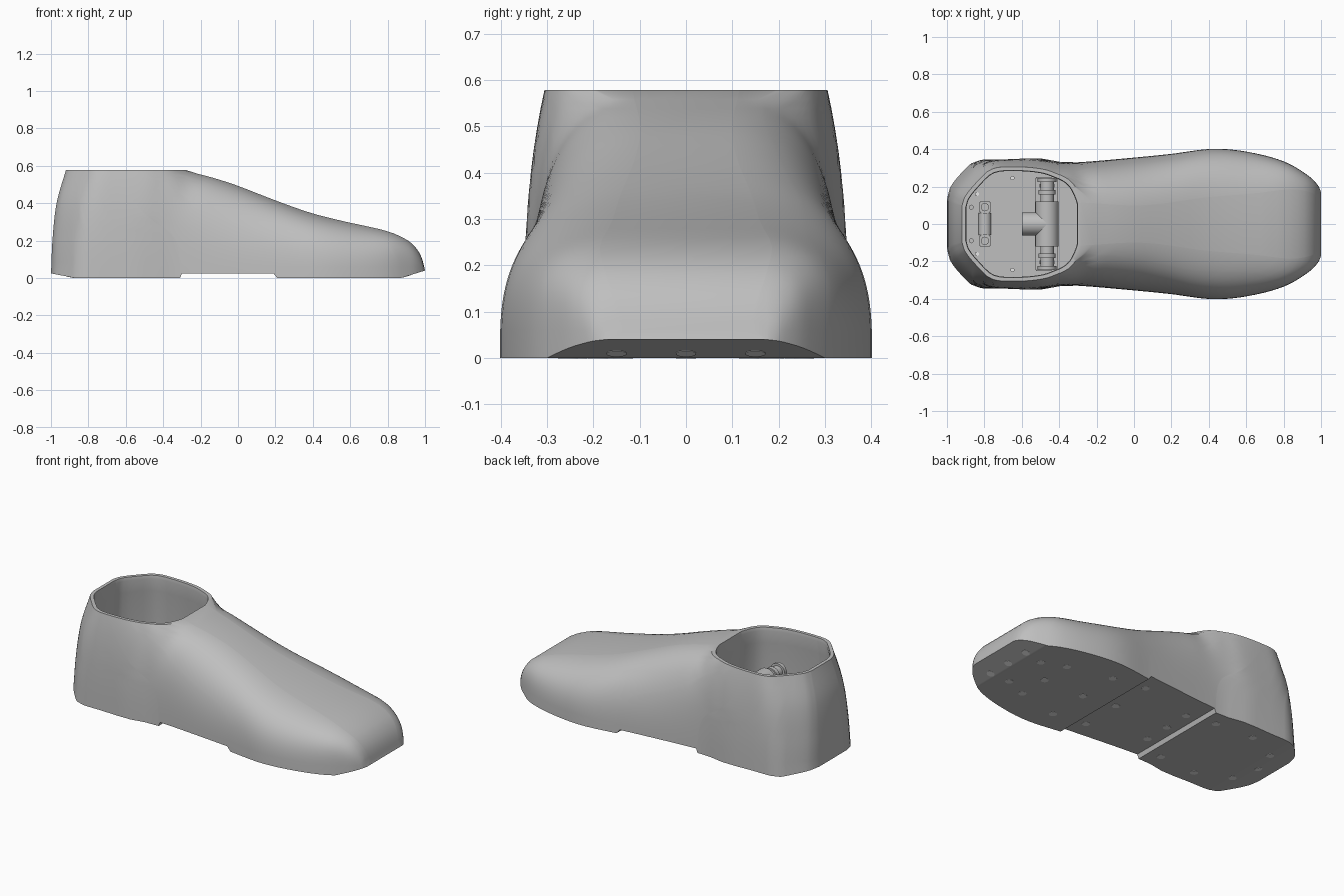
import bpy, bmesh, math
from mathutils import Vector

if "Cube" in bpy.data.objects:
    bpy.data.objects.remove(bpy.data.objects["Cube"])


def material(name, rgb):
    m = bpy.data.materials.new(name)
    m.use_nodes = True
    m.diffuse_color = (*rgb, 1)
    m.node_tree.nodes["Principled BSDF"].inputs["Base Color"].default_value = (*rgb, 1)
    return m


GREY = material("shell grey", (0.52, 0.52, 0.52))
PALE = material("pale screw grey", (0.9, 0.9, 0.9))


def finish(bm, name, mat, angle=35):
    bmesh.ops.recalc_face_normals(bm, faces=bm.faces)
    mesh = bpy.data.meshes.new(name)
    bm.to_mesh(mesh)
    bm.free()
    mesh.materials.append(mat)
    ob = bpy.data.objects.new(name, mesh)
    bpy.context.collection.objects.link(ob)
    bpy.ops.object.select_all(action='DESELECT')
    ob.select_set(True)
    bpy.context.view_layer.objects.active = ob
    bpy.ops.object.shade_smooth_by_angle(angle=math.radians(angle))
    return ob


def curve(pts, x):
    """Smooth interpolation through a few profile points."""
    x = min(max(x, pts[0][0]), pts[-1][0])
    i = max(k for k in range(len(pts) - 1) if pts[k][0] <= x)

    def slope(k):
        a, b = pts[max(k - 1, 0)], pts[min(k + 1, len(pts) - 1)]
        return (b[1] - a[1]) / (b[0] - a[0])
    (x0, y0), (x1, y1) = pts[i], pts[i + 1]
    d = x1 - x0
    t = (x - x0) / d
    return ((2*t**3 - 3*t**2 + 1) * y0 + (t**3 - 2*t**2 + t) * d * slope(i)
            + (3*t**2 - 2*t**3) * y1 + (t**3 - t**2) * d * slope(i + 1))


# Profiles: half width of the sole, ridge height, section fullness, heel lean
WIDTH = [(-1, .13), (-.985, .19), (-.93, .265), (-.85, .335), (-.7, .345), (-.5, .35),
         (-.4, .333), (-.3, .33), (0, .355), (.2, .375), (.42, .402), (.6, .387),
         (.8, .335), (.93, .26), (.985, .205), (1, .17)]
RIDGE = [(-1, 1), (-.7, .93), (-.5, .79), (-.35, .65), (-.28, .578), (-.18, .55),
         (-.02, .5), (.11, .45), (.24, .4), (.4, .345), (.58, .3), (.8, .25),
         (.91, .2), (.96, .15), (.985, .1), (1, .04)]
FULL = [(-1, 2.6), (-.5, 2.9), (-.35, 3.3), (0, 2.8), (.3, 3), (.7, 3.3), (1, 5)]
HEEL = [(0, -1), (.2, -.992), (.4, -.97), (.578, -.92)]
TOP, FLOOR, MID = .578, .1, -.61


def toe_x(z):
    lo, hi = -1, 1
    for _ in range(40):
        m = (lo + hi) / 2
        lo, hi = (m, hi) if curve(RIDGE, m) > z else (lo, m)
    return lo


def sole_z(x):
    """Underside height: bevelled ends and a raised waist."""
    if x < -.87:
        return (-.87 - x) / .13 * .025
    if x > .87:
        return (x - .87) / .13 * .04
    return .025 if -.305 < x < .195 else 0


def half_width(x, z):
    back = curve(HEEL, z)
    lean = (back + 1) * max(0, min(1, (-.4 - x) / .4))
    rounding = 1 - .18 * z / TOP * max(0, 1 - (x - back) / .3) ** 2
    p = curve(FULL, x)
    c = .99 - .03 * max(0, x) ** 2
    t = min(1, z / curve(RIDGE, x)) * c
    return curve(WIDTH, x - lean) * rounding * (1 - t ** p) ** (1 / p)


# Shell: stacked outlines, turned over the rim and down to the inner floor
steps = {1 - (1 - k / 40) ** 2.2 for k in range(41)}
steps |= {.003, .0075, .014, .022, .035, .065, .09, .345, .35, .595, .605, .935, .995, .998}
steps = sorted(steps)
rings = [[(2*s - 1, curve(WIDTH, 2*s - 1), sole_z(2*s - 1)) for s in steps]]
for k in range(27):
    z = .06 + (TOP - .06) * k / 26
    a, b = curve(HEEL, z), toe_x(z)
    rings.append([(a + (b - a) * s, half_width(a + (b - a) * s, z), z) for s in steps])
rim = rings[-1]
for z, k in ((TOP, .935), (TOP - .02, .925), (TOP - .1, .97), (FLOOR, 1.02)):
    rings.append([(MID + (x - MID) * k, w * k, z) for x, w, _ in rim])

bm = bmesh.new()
grid = [[[bm.verts.new((x, side * w, z)) for x, w, z in ring] for side in (-1, 1)]
        for ring in rings]
n = len(steps)
for (la, ra), (lb, rb) in zip(grid, grid[1:]):
    for a, b in ((la, lb), (ra, rb)):
        for i in range(n - 1):
            bm.faces.new((a[i], a[i + 1], b[i + 1], b[i]))
    for i in (0, -1):
        bm.faces.new((la[i], ra[i], rb[i], lb[i]))
for left, right in (grid[0], grid[-1]):
    for i in range(n - 1):
        bm.faces.new((left[i], left[i + 1], right[i + 1], right[i]))
finish(bm, "foot_shell", GREY, 40)


def box(name, lo, hi, bevel=.006):
    bm = bmesh.new()
    bmesh.ops.create_cube(bm, size=1)
    lo, hi = Vector(lo), Vector(hi)
    for v in bm.verts:
        v.co = (lo + hi) / 2 + v.co * (hi - lo)
    bmesh.ops.bevel(bm, geom=bm.edges[:], offset=bevel, segments=2, affect='EDGES')
    return finish(bm, name, GREY)


def rod(name, centre, r, length, axis='Z', mat=GREY, sides=24):
    bm = bmesh.new()
    bmesh.ops.create_cone(bm, cap_ends=True, segments=sides, radius1=r, radius2=r, depth=length)
    ob = finish(bm, name, mat)
    ob.location = centre
    if axis == 'Y':
        ob.rotation_euler.x = math.pi / 2
    elif axis == 'X':
        ob.rotation_euler.y = math.pi / 2
    return ob


# Sole screws: (x, y) with y mirrored
sole = [(-.89, 0), (-.84, .16), (-.64, .25), (-.39, .235), (-.235, 0), (-.235, .165),
        (.13, 0), (.13, .255), (.366, 0), (.366, .255), (.64, 0), (.64, .19),
        (.78, .136), (.9, 0), (.9, .15)]
for x, y in sole:
    for side in ((1, -1) if y else (1,)):
        ob = rod("sole_screw", (x, side * y, sole_z(x) + .002), .022, .006, mat=PALE)
        if abs(x) > .87:
            ob.rotation_euler.y = -math.atan(.04 / .13) if x > 0 else math.atan(.025 / .13)

# Inner floor plate and its screws
box("floor_plate", (-.84, -.23, FLOOR - .01), (-.53, .23, FLOOR + .012))
for x, y in [(-.87, .09), (-.79, .18), (-.71, .2), (-.56, .18)]:
    for side in (1, -1):
        rod("floor_screw", (x, side * y, FLOOR + .008), .013, .02)
for x, y in [(-.84, .16), (-.65, .245)]:
    for side in (1, -1):
        rod("floor_hole", (x, side * y, FLOOR + .006), .011, .016, mat=PALE)

# Rear bracket: two bolted feet and a rounded bridge
rod("bracket_bridge", (-.797, 0, FLOOR + .01), .034, .12, 'Y')
for side in (1, -1):
    box("bracket_foot", (-.83, side * .09 - .03, FLOOR), (-.765, side * .09 + .03, FLOOR + .04))
    rod("bracket_bolt", (-.797, side * .09, FLOOR + .045), .022, .02)
    rod("bracket_bolt_core", (-.797, side * .09, FLOOR + .056), .011, .012, sides=6)

# Ankle pivot: cross shaft, sleeve, collars and supports
PX, PZ = -.465, .33
rod("pivot_shaft", (PX, 0, PZ), .036, .48, 'Y')
rod("pivot_sleeve", (PX, 0, PZ), .062, .24, 'Y', sides=32)
rod("pivot_yoke", (PX - .07, 0, PZ), .062, .13, 'X', sides=32)
for side in (1, -1):
    rod("shaft_collar", (PX, side * .17, PZ), .046, .025, 'Y')
    rod("shaft_end", (PX, side * .235, PZ), .05, .02, 'Y')
    box("shaft_support", (PX - .04, side * .205 - .015, FLOOR - .01),
        (PX + .04, side * .205 + .015, PZ))
box("pivot_base", (-.53, -.25, FLOOR - .01), (-.41, .25, FLOOR + .03))
